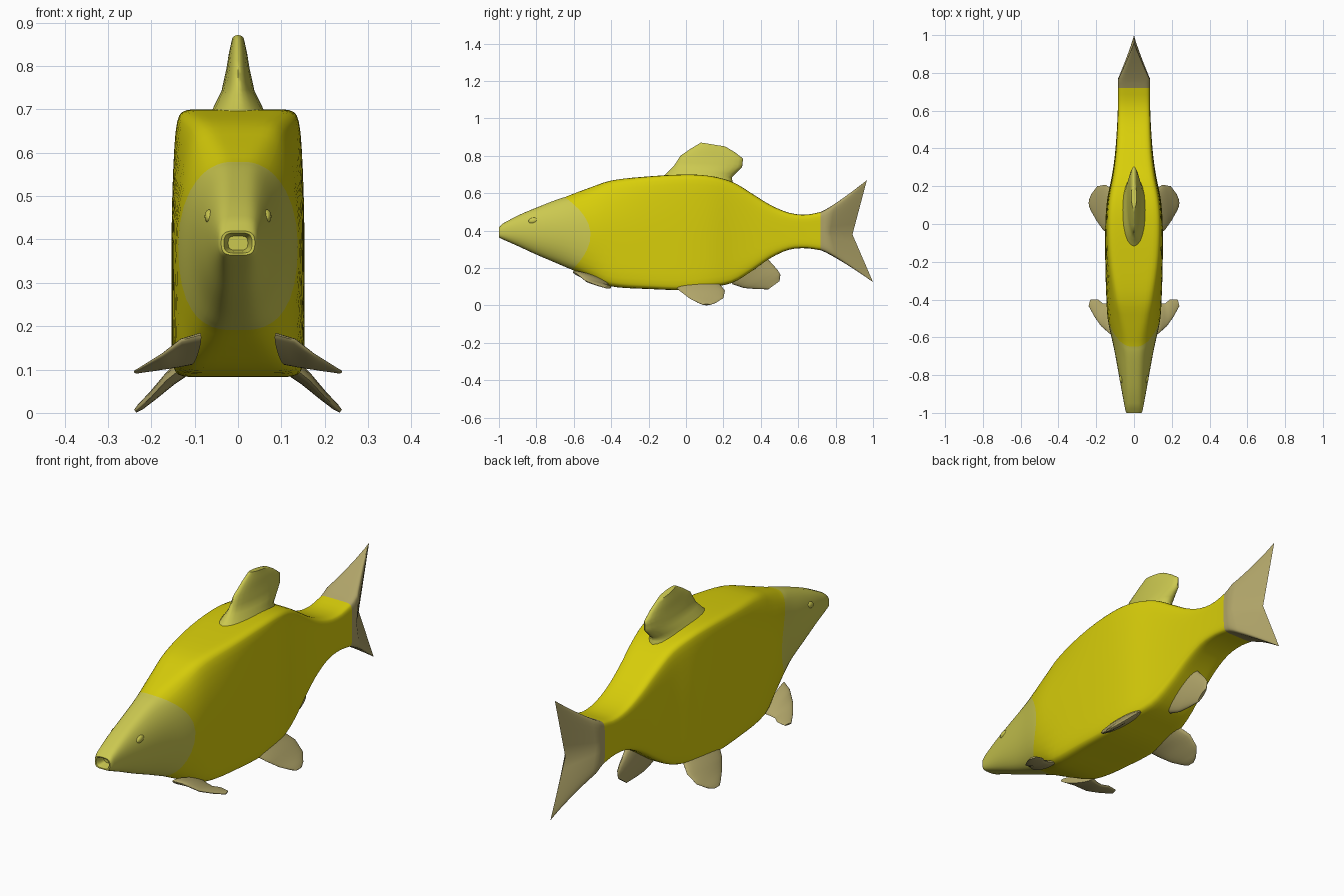
import bpy, bmesh, math
from mathutils import Vector, Matrix

if "Cube" in bpy.data.objects:
    bpy.data.objects.remove(bpy.data.objects["Cube"])


def material(name, rgb):
    m = bpy.data.materials.new(name)
    m.diffuse_color = (*rgb, 1)
    m.use_nodes = True
    m.node_tree.nodes["Principled BSDF"].inputs["Base Color"].default_value = m.diffuse_color
    return m


YELLOW = material("body yellow", (0.69, 0.62, 0.003))
PALE = material("pale yellow", (0.60, 0.58, 0.08))
TAN = material("fin tan", (0.43, 0.37, 0.14))


def finish(name, bm, mats, mirror=False, angle=40):
    bmesh.ops.recalc_face_normals(bm, faces=bm.faces)
    mesh = bpy.data.meshes.new(name)
    bm.to_mesh(mesh)
    bm.free()
    ob = bpy.data.objects.new(name, mesh)
    bpy.context.collection.objects.link(ob)
    for m in mats:
        mesh.materials.append(m)
    bpy.ops.object.select_all(action='DESELECT')
    ob.select_set(True)
    bpy.context.view_layer.objects.active = ob
    bpy.ops.object.shade_smooth_by_angle(angle=math.radians(angle))
    if mirror:
        ob.modifiers.new("mirror", 'MIRROR')
    return ob


def loft(rings, cap_start=True, cap_end=True, mat_rule=lambda i: 0):
    """Skin a list of closed point rings."""
    bm = bmesh.new()
    rows = [[bm.verts.new(p) for p in r] for r in rings]
    n = len(rows[0])
    for i in range(len(rows) - 1):
        for j in range(n):
            k = (j + 1) % n
            f = bm.faces.new((rows[i][j], rows[i][k], rows[i + 1][k], rows[i + 1][j]))
            f.material_index = mat_rule(i)
    if cap_start:
        bm.faces.new(rows[0]).material_index = mat_rule(0)
    if cap_end:
        bm.faces.new(rows[-1]).material_index = mat_rule(len(rows) - 2)
    return bm


def unit_square(m=16):
    """Points around a unit square, denser near the corners."""
    side = [math.sin(math.pi / 2 * (2 * i / m - 1)) for i in range(m)]
    return ([(t, -1) for t in side] + [(1, t) for t in side]
            + [(-t, 1) for t in side] + [(-1, -t) for t in side])


def rounded(p, q, n):
    r = (abs(p) ** n + abs(q) ** n) ** (-1 / n)
    return p * r, q * r


def smooth_lookup(table, y):
    """Smooth interpolation of table rows (first column is y)."""
    y = min(max(y, table[0][0]), table[-1][0])
    i = max(k for k in range(len(table) - 1) if table[k][0] <= y)
    a, b = table[i], table[i + 1]
    prev, nxt = table[max(i - 1, 0)], table[min(i + 2, len(table) - 1)]
    h = b[0] - a[0]
    t = (y - a[0]) / h
    out = []
    for c in range(1, len(a)):
        ma = (b[c] - prev[c]) / (b[0] - prev[0]) * h
        mb = (nxt[c] - a[c]) / (nxt[0] - a[0]) * h
        out.append((2*t**3 - 3*t*t + 1) * a[c] + (t**3 - 2*t*t + t) * ma
                   + (3*t*t - 2*t**3) * b[c] + (t**3 - t*t) * mb)
    return out


# Body: y, top z, bottom z, half width, top taper, bottom taper, squareness
BODY = [
    (-1.00, .427, .362, .043, .90, .90, 4),
    (-0.90, .480, .318, .062, .75, .72, 4),
    (-0.80, .523, .272, .080, .66, .66, 4),
    (-0.66, .578, .212, .106, .62, .66, 4),
    (-0.51, .632, .142, .138, .64, .78, 6),
    (-0.40, .668, .102, .146, .72, .95, 9),
    (-0.20, .690, .088, .152, .88, 1.0, 12),
    (0.00, .700, .083, .152, .93, 1.0, 14),
    (0.13, .692, .098, .142, .93, 1.0, 14),
    (0.25, .660, .122, .118, .94, 1.0, 11),
    (0.35, .600, .182, .103, .95, 1.0, 9),
    (0.45, .538, .252, .094, .96, 1.0, 8),
    (0.55, .496, .298, .088, .98, 1.0, 8),
    (0.64, .485, .306, .085, 1.0, 1.0, 8),
    (0.72, .500, .295, .085, 1.0, 1.0, 8),
]
SQUARE = unit_square()
GILL = -0.51


def body_point(y, p, q, scale=1.0):
    bend = max(0, 1 - abs(y - GILL) / 0.42)      # rings curve around the gill line
    yy = y
    for _ in range(6):
        top, bot, w, tt, bt, n = smooth_lookup(BODY, yy)
        a, b = rounded(p, q, n)
        z = (top + bot) / 2 + b * scale * (top - bot) / 2
        yy = y - (3.5 if z > 0.38 else 2.8) * (z - 0.38) ** 2 * bend
    x = a * scale * w * (1 - (1 - (tt if b > 0 else bt)) * b * b)
    return x, yy, z


mouth = [(-0.955, .50), (-0.985, .62), (-0.999, .72), (-1.0, .86), (-0.994, .96)]
rings = []
for y_real, s in mouth:
    rings.append([(x * 1.05, y_real, z - .003) for x, _, z in
                  (body_point(-1.0, p, q, s) for p, q in SQUARE)])
ys = [-0.98 + (GILL + 0.98) * i / 15 for i in range(16)]
gill_ring = len(rings) + len(ys) - 1
ys += [GILL + (0.72 - GILL) * i / 36 for i in range(1, 37)]
rings += [[body_point(y, p, q) for p, q in SQUARE] for y in ys]
finish("body", loft(rings, cap_end=False, mat_rule=lambda i: 1 if i < gill_ring else 0),
       [YELLOW, PALE])


# Tail fin: wedge flaring from the body into two pointed lobes, thin at the trailing edge
def tail_point(s, p, q):
    a, b = rounded(p, q, 8)
    end_y = 0.89 + (0.077 if b > 0 else 0.11) * abs(b)
    g = s ** 1.15
    z = 0.3975 + b * (0.1025 * (1 - g) + 0.2725 * g) - 0.018 * g * (1 - abs(b))
    w = 0.085 * min(1, (1 - s) / 0.8)
    return a * w, 0.72 + (end_y - 0.72) * s, z


bm = loft([[tail_point(i / 10, p, q) for p, q in SQUARE] for i in range(11)],
          cap_start=False, cap_end=False)
bmesh.ops.remove_doubles(bm, verts=bm.verts, dist=1e-5)
finish("tail_fin", bm, [TAN])


# Fins: rows of leading point, trailing point, half thickness
def fin(name, rows, mat, mirror=False, sub=3, n=24):
    rows = [(Vector(a), Vector(b), t) for a, b, t in rows]
    chord = sum((b - a for a, b, t in rows), Vector())
    growth = rows[-1][0] + rows[-1][1] - rows[0][0] - rows[0][1]
    normal = chord.cross(growth).normalized()
    rings = []
    for i in range(len(rows) - 1):
        for k in range(sub + (i == len(rows) - 2)):
            a, b, t = (u + (v - u) * (k / sub) for u, v in zip(rows[i], rows[i + 1]))
            rings.append([(a + b) / 2 + (b - a) / 2 * math.cos(w) + normal * t * math.sin(w)
                          for w in (2 * math.pi * j / n for j in range(n))])
    finish(name, loft(rings), [mat], mirror, 60)


fin("dorsal_fin", [
    ((0, -.13, .685), (0, .25, .655), .075),
    ((0, -.10, .710), (0, .245, .685), .060),
    ((0, -.065, .745), (0, .30, .740), .038),
    ((0, -.03, .800), (0, .305, .785), .027),
    ((0, .025, .838), (0, .26, .820), .021),
    ((0, .08, .871), (0, .21, .850), .014)], PALE)

fin("anal_fin", [
    ((0, .22, .150), (0, .41, .275), .036),
    ((0, .25, .113), (0, .445, .240), .028),
    ((0, .31, .093), (0, .49, .190), .020),
    ((0, .37, .088), (0, .505, .165), .014),
    ((0, .44, .086), (0, .500, .130), .007)], TAN)

fin("pectoral_fins", [
    ((.085, -.605, .180), (.11, -.415, .115), .018),
    ((.130, -.58, .168), (.14, -.42, .108), .015),
    ((.175, -.54, .134), (.165, -.42, .104), .011),
    ((.21, -.49, .113), (.19, -.40, .100), .008),
    ((.240, -.435, .095), (.23, -.40, .094), .004)], TAN, True)

fin("pelvic_fins", [
    ((.115, -.07, .115), (.11, .18, .115), .022),
    ((.165, -.03, .075), (.15, .208, .080), .016),
    ((.200, .02, .037), (.195, .20, .040), .011),
    ((.225, .065, .014), (.225, .16, .014), .008),
    ((.237, .09, .004), (.237, .13, .004), .004)], TAN, True)

# Eyes: small flattened bumps
bm = bmesh.new()
bmesh.ops.create_uvsphere(bm, u_segments=20, v_segments=12, radius=1,
                          matrix=Matrix.Translation((.065, -.817, .453))
                          @ Matrix.Rotation(math.radians(12), 4, 'X')
                          @ Matrix.Diagonal((.012, .026, .016, 1)))
finish("eyes", bm, [PALE], True)
